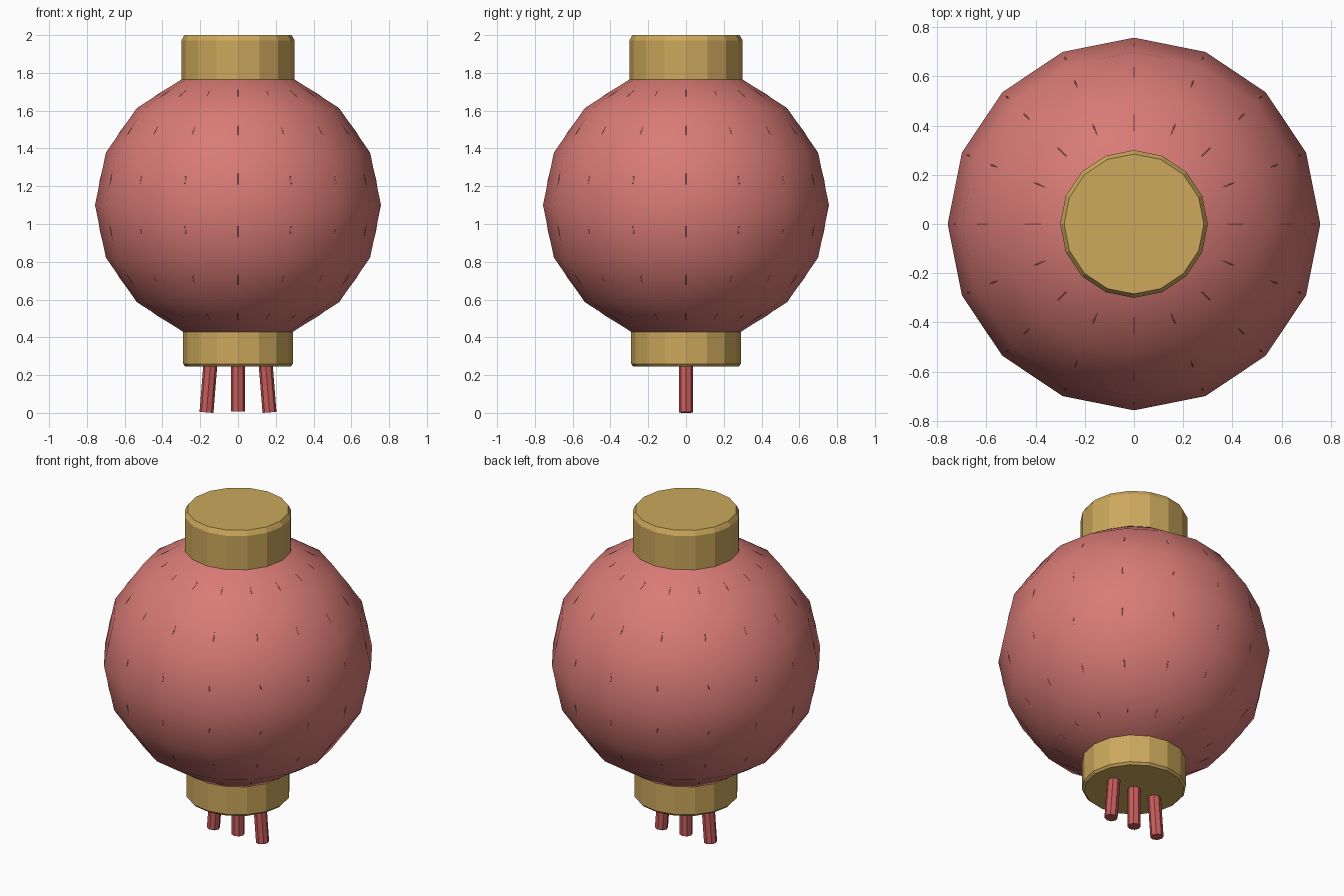
import bpy, bmesh, math
from mathutils import Vector

if "Cube" in bpy.data.objects:
    bpy.data.objects.remove(bpy.data.objects["Cube"])

def material(name, rgb):
    m = bpy.data.materials.new(name)
    m.diffuse_color = (*rgb, 1)
    m.use_nodes = True
    m.node_tree.nodes["Principled BSDF"].inputs["Base Color"].default_value = m.diffuse_color
    return m

PINK = material("lantern_pink", (0.69, 0.197, 0.18))
GOLD = material("gold", (0.604, 0.393, 0.107))
RED = material("tassel_red", (0.57, 0.107, 0.107))

def finish(bm, name, mat, smooth=False):
    bmesh.ops.recalc_face_normals(bm, faces=bm.faces)
    me = bpy.data.meshes.new(name)
    for f in bm.faces:
        f.smooth = smooth
    bm.to_mesh(me)
    bm.free()
    me.materials.append(mat)
    ob = bpy.data.objects.new(name, me)
    bpy.context.collection.objects.link(ob)
    return ob

def tube(name, rings, mat, sides):
    """Closed stack of rings given as (x, z, radius)."""
    bm = bmesh.new()
    loops = []
    for x, z, r in rings:
        loops.append([bm.verts.new((x + r * math.cos(math.tau * i / sides),
                                    r * math.sin(math.tau * i / sides), z))
                      for i in range(sides)])
    for a, b in zip(loops, loops[1:]):
        for i in range(sides):
            j = (i + 1) % sides
            bm.faces.new((a[i], a[j], b[j], b[i]))
    bm.faces.new(loops[0])
    bm.faces.new(loops[-1])
    return finish(bm, name, mat)

# Paper body: slightly squashed low-poly sphere
CENTRE, RADIUS, SQUASH = 1.10, 0.757, 0.96
bm = bmesh.new()
bmesh.ops.create_uvsphere(bm, u_segments=16, v_segments=8, radius=RADIUS)
for v in bm.verts:
    v.co = Vector((v.co.x, v.co.y, v.co.z * SQUASH + CENTRE))
finish(bm, "lantern_body", PINK, smooth=True)

# Fine ribs that just break through the paper between its rings
curve = bpy.data.curves.new("ribs", 'CURVE')
curve.dimensions = '3D'
curve.bevel_depth = 0.003
curve.bevel_resolution = 0
for k in range(16):
    a = math.tau * k / 16
    sp = curve.splines.new('POLY')
    sp.points.add(24)
    for i, p in enumerate(sp.points):
        t = math.radians(-66 + 132 * i / 24)
        r = 0.742 * math.cos(t)
        p.co = (r * math.cos(a), r * math.sin(a),
                CENTRE + 0.742 * SQUASH * math.sin(t), 1)
ribs = bpy.data.objects.new("ribs", curve)
curve.materials.append(PINK)
bpy.context.collection.objects.link(ribs)

# Gold caps with bevelled outer rims
tube("top_cap", [(0, 1.755, 0.30), (0, 1.972, 0.30), (0, 2.0, 0.284)], GOLD, 16)
tube("bottom_cap", [(0, 0.245, 0.278), (0, 0.258, 0.29), (0, 0.435, 0.29)], GOLD, 16)

# Three tassels, the outer two splayed outwards
for side, name in ((-1, "left_tassel"), (0, "middle_tassel"), (1, "right_tassel")):
    ob = tube(name, [(0, -0.26, 0.037), (0, 0, 0.037)], RED, 8)
    ob.location = (side * 0.146, 0, 0.268 if side == 0 else 0.262)
    ob.rotation_euler = (0, -side * 0.08, 0)
